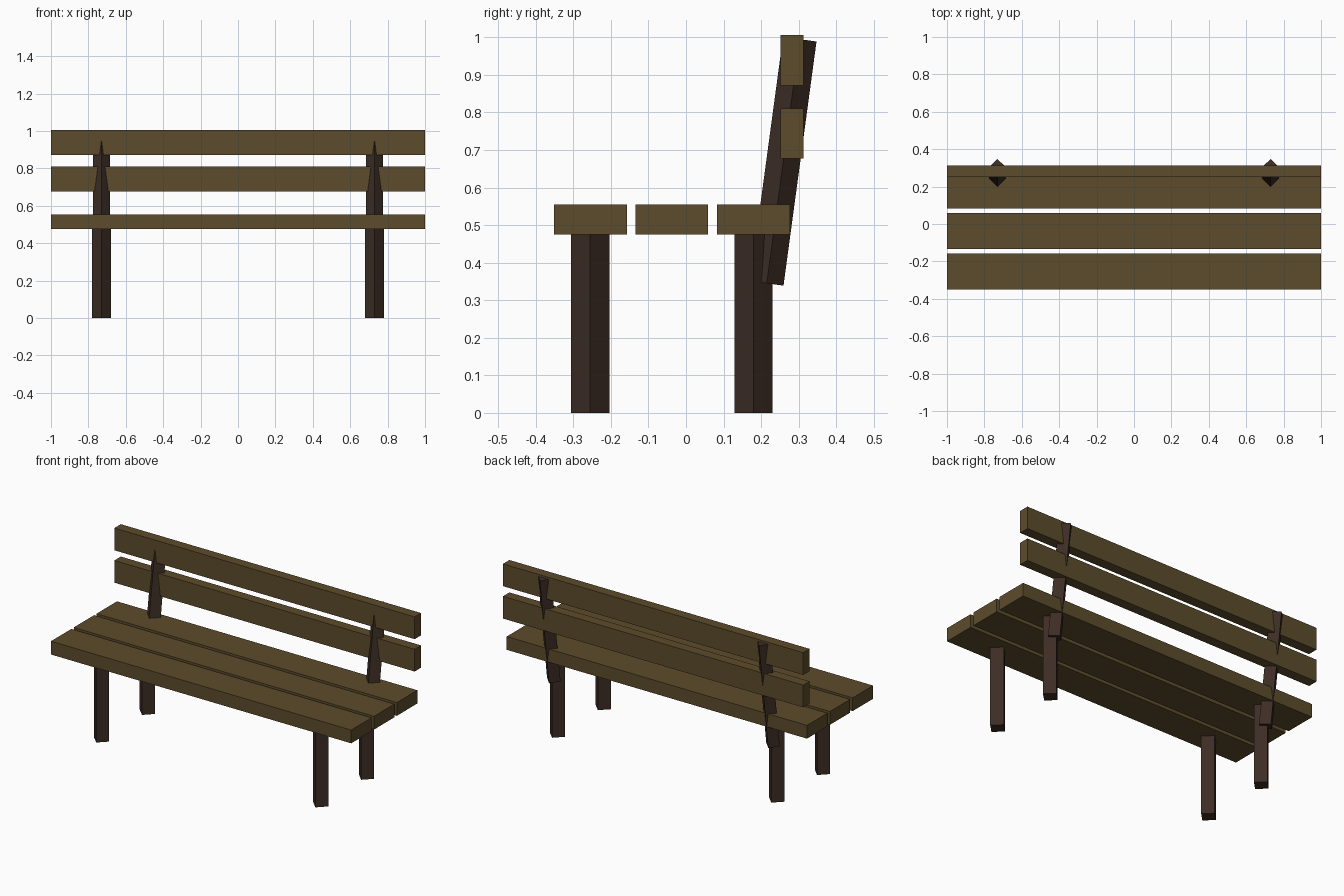
import bpy
import math

if "Cube" in bpy.data.objects:
    bpy.data.objects.remove(bpy.data.objects["Cube"])


def make_material(name, color):
    mat = bpy.data.materials.new(name)
    mat.diffuse_color = (*color, 1.0)
    mat.use_nodes = True
    mat.node_tree.nodes["Principled BSDF"].inputs["Base Color"].default_value = mat.diffuse_color
    return mat


plank_wood = make_material("plank_wood", (0.108, 0.072, 0.025))
dark_wood = make_material("dark_wood", (0.047, 0.027, 0.019))


def plank(name, y0, y1, z0, z1):
    """Full-length board spanning the given depth and height."""
    bpy.ops.mesh.primitive_cube_add(size=1, location=(0, (y0 + y1) / 2, (z0 + z1) / 2))
    ob = bpy.context.object
    ob.name = name
    ob.scale = (2.0, y1 - y0, z1 - z0)
    bpy.ops.object.transform_apply(location=False, rotation=False, scale=True)
    ob.data.materials.append(plank_wood)


def post(name, x, y, z, radius, length, tilt=0.0):
    """Four-sided post with its corners facing front, back and sides."""
    bpy.ops.mesh.primitive_cylinder_add(vertices=4, radius=radius, depth=length,
                                        location=(x, y, z), rotation=(tilt, 0, 0))
    ob = bpy.context.object
    ob.name = name
    ob.data.materials.append(dark_wood)


# Seat boards
for name, y0, y1 in (("front", -0.351, -0.157), ("middle", -0.134, 0.059), ("rear", 0.083, 0.277)):
    plank(f"seat_board_{name}", y0, y1, 0.475, 0.555)

# Backrest boards
for name, z0, z1 in (("lower", 0.677, 0.811), ("upper", 0.872, 1.006)):
    plank(f"back_board_{name}", 0.252, 0.313, z0, z1)

# Legs and leaning backrest supports, mirrored left and right
LEG_HEIGHT = 0.5
for side, x in (("left", -0.73), ("right", 0.73)):
    post(f"front_leg_{side}", x, -0.255, LEG_HEIGHT / 2, 0.051, LEG_HEIGHT)
    post(f"rear_leg_{side}", x, 0.18, LEG_HEIGHT / 2, 0.051, LEG_HEIGHT)
    post(f"back_support_{side}", x, 0.259, 0.67, 0.045, 0.656, math.radians(-7.7))
